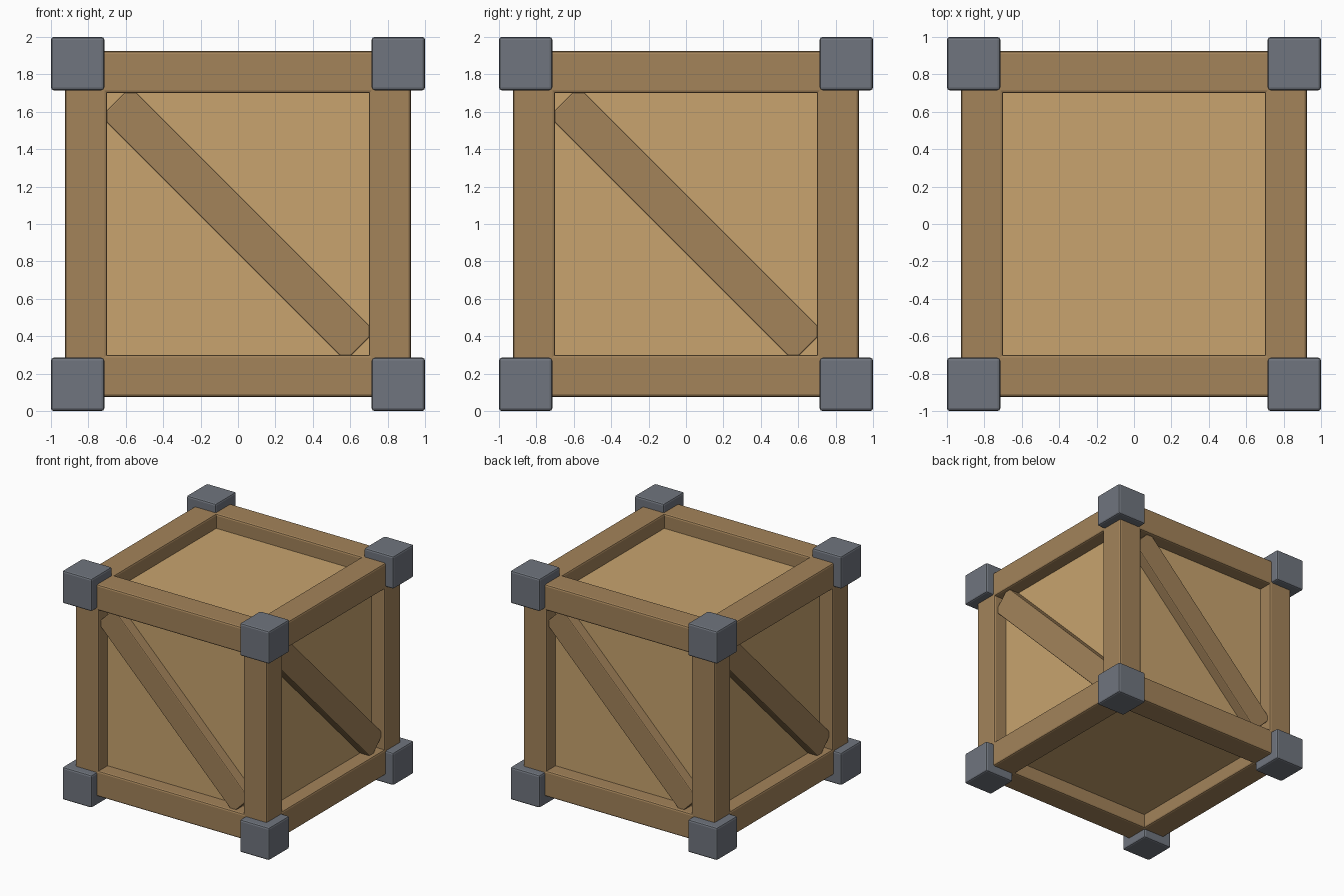
import bpy
from math import pi, sin, cos
from mathutils import Matrix, Vector

cube = bpy.data.objects.get("Cube")
if cube:
    bpy.data.objects.remove(cube, do_unlink=True)


def material(name, rgb):
    m = bpy.data.materials.new(name)
    m.use_nodes = True
    m.diffuse_color = (*rgb, 1)
    m.node_tree.nodes["Principled BSDF"].inputs["Base Color"].default_value = (*rgb, 1)
    return m


PANEL = material("light wood", (0.578, 0.371, 0.156))
FRAME = material("dark wood", (0.366, 0.227, 0.102))
METAL = material("grey metal", (0.162, 0.178, 0.209))

MID = Vector((0, 0, 1))   # centre of the crate
BEAM = 0.225              # beam width
RAIL = 0.8125             # beam axis distance from centre
CORNER = 0.8575           # corner block distance from centre


def box(name, size, loc, mat, bevel=0.0, turn=Matrix()):
    """Bevelled box, placed relative to the crate centre and then turned about it."""
    bpy.ops.mesh.primitive_cube_add(size=1)
    ob = bpy.context.object
    ob.name = name
    place = turn @ Matrix.Translation(loc) @ Matrix.Diagonal((*size, 1))
    ob.data.transform(place)
    ob.location = MID
    ob.data.materials.append(mat)
    if bevel:
        mod = ob.modifiers.new("Bevel", 'BEVEL')
        mod.width = bevel
        mod.segments = 2
    return ob


# Recessed panels on all six sides
box("panels", (1.6, 1.6, 1.6), (0, 0, 0), PANEL)

# Twelve frame beams: four along each axis
for axis, label in enumerate(("cross_rail", "side_rail", "post")):
    for a in (-1, 1):
        for b in (-1, 1):
            size, loc = [BEAM] * 3, [0, 0, 0]
            size[axis] = 2 * CORNER
            loc[(axis + 1) % 3] = a * RAIL
            loc[(axis + 2) % 3] = b * RAIL
            box(label, size, loc, FRAME, 0.015)

# Metal corner blocks
for x in (-1, 1):
    for y in (-1, 1):
        for z in (-1, 1):
            box("corner_block", [0.285] * 3,
                (x * CORNER, y * CORNER, z * CORNER), METAL, 0.015)

# Diagonal braces on the four upright sides
for i, side in enumerate(("front", "right", "back", "left")):
    turn = Matrix.Rotation(i * pi / 2, 4, 'Z') @ Matrix.Rotation(pi / 4, 4, 'Y')
    box(side + "_brace", (1.85, 0.12, BEAM), (0, -0.83, 0), FRAME, 0.008, turn)
